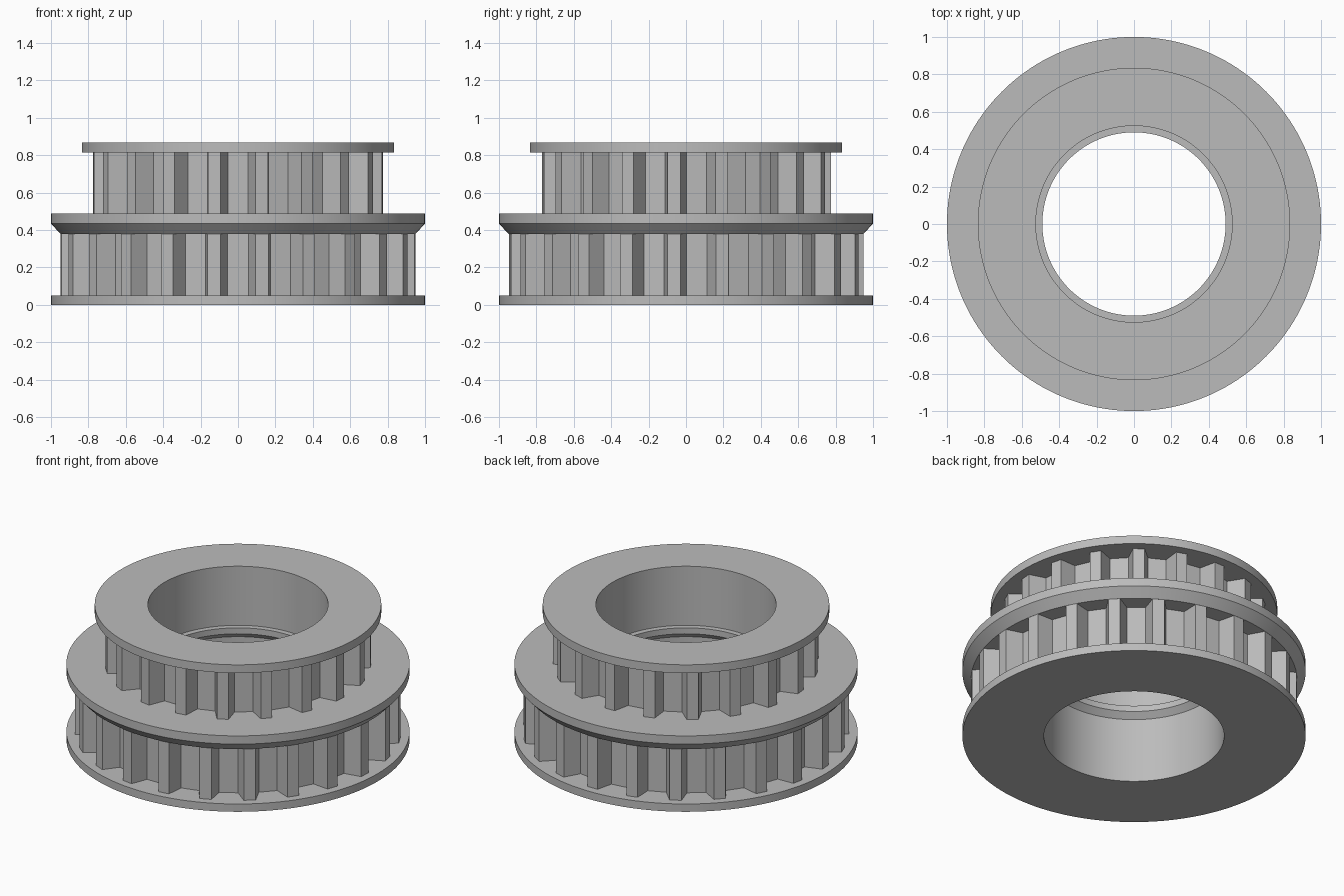
import bpy, bmesh, math

cube = bpy.data.objects.get("Cube")
if cube:
    bpy.data.objects.remove(cube, do_unlink=True)

grey = bpy.data.materials.new("machined grey")
grey.use_nodes = True
colour = (0.5, 0.5, 0.5, 1)
grey.diffuse_color = colour
grey.node_tree.nodes["Principled BSDF"].inputs["Base Color"].default_value = colour

SEGMENTS = 160


def finish(name, bm, smooth):
    """Turn a bmesh into a named object."""
    bmesh.ops.recalc_face_normals(bm, faces=bm.faces)
    mesh = bpy.data.meshes.new(name)
    bm.to_mesh(mesh)
    bm.free()
    mesh.materials.append(grey)
    obj = bpy.data.objects.new(name, mesh)
    bpy.context.collection.objects.link(obj)
    if smooth:
        bpy.ops.object.select_all(action="DESELECT")
        obj.select_set(True)
        bpy.context.view_layer.objects.active = obj
        bpy.ops.object.shade_smooth_by_angle(angle=math.radians(25))
    return obj


def lathe(name, profile):
    """Revolve a closed (radius, z) profile about the z axis."""
    bm = bmesh.new()
    rings = []
    for i in range(SEGMENTS):
        a = math.tau * i / SEGMENTS
        rings.append([bm.verts.new((r * math.cos(a), r * math.sin(a), z)) for r, z in profile])
    n = len(profile)
    for i in range(SEGMENTS):
        here, after = rings[i], rings[(i + 1) % SEGMENTS]
        for j in range(n):
            k = (j + 1) % n
            bm.faces.new((here[j], after[j], after[k], here[k]))
    return finish(name, bm, True)


def toothed_ring(name, teeth, tip_r, root_r, tip_half, root_half, z0, z1):
    """Band of straight-sided teeth, with one tooth centred on the back."""
    outline = []
    for i in range(teeth):
        centre = 90 + 360 * i / teeth
        for r, offset in ((root_r, -root_half), (tip_r, -tip_half),
                          (tip_r, tip_half), (root_r, root_half)):
            a = math.radians(centre + offset)
            outline.append((r * math.cos(a), r * math.sin(a)))
    bm = bmesh.new()
    low = [bm.verts.new((x, y, z0)) for x, y in outline]
    high = [bm.verts.new((x, y, z1)) for x, y in outline]
    for i in range(len(outline)):
        j = (i + 1) % len(outline)
        bm.faces.new((low[i], low[j], high[j], high[i]))
    return finish(name, bm, False)


BORE, LIP = 0.525, 0.49
LOW_CORE, HIGH_CORE = 0.83, 0.65

# Hub with three flanges and a stepped bore
lathe("flanged_hub", [
    (BORE, 0), (1, 0), (1, 0.05), (LOW_CORE, 0.05),
    (LOW_CORE, 0.38), (0.95, 0.38), (1, 0.435), (1, 0.488),
    (HIGH_CORE, 0.488), (HIGH_CORE, 0.815), (0.835, 0.815), (0.835, 0.868),
    (BORE, 0.868), (BORE, 0.488), (LIP, 0.488), (LIP, 0.45), (BORE, 0.415),
])

# Tooth bands between the flanges
toothed_ring("lower_teeth", 23, 0.95, 0.846, 2.1, 4.1, 0.05, 0.38)
toothed_ring("upper_teeth", 19, 0.775, 0.671, 2.5, 4.9, 0.488, 0.815)
